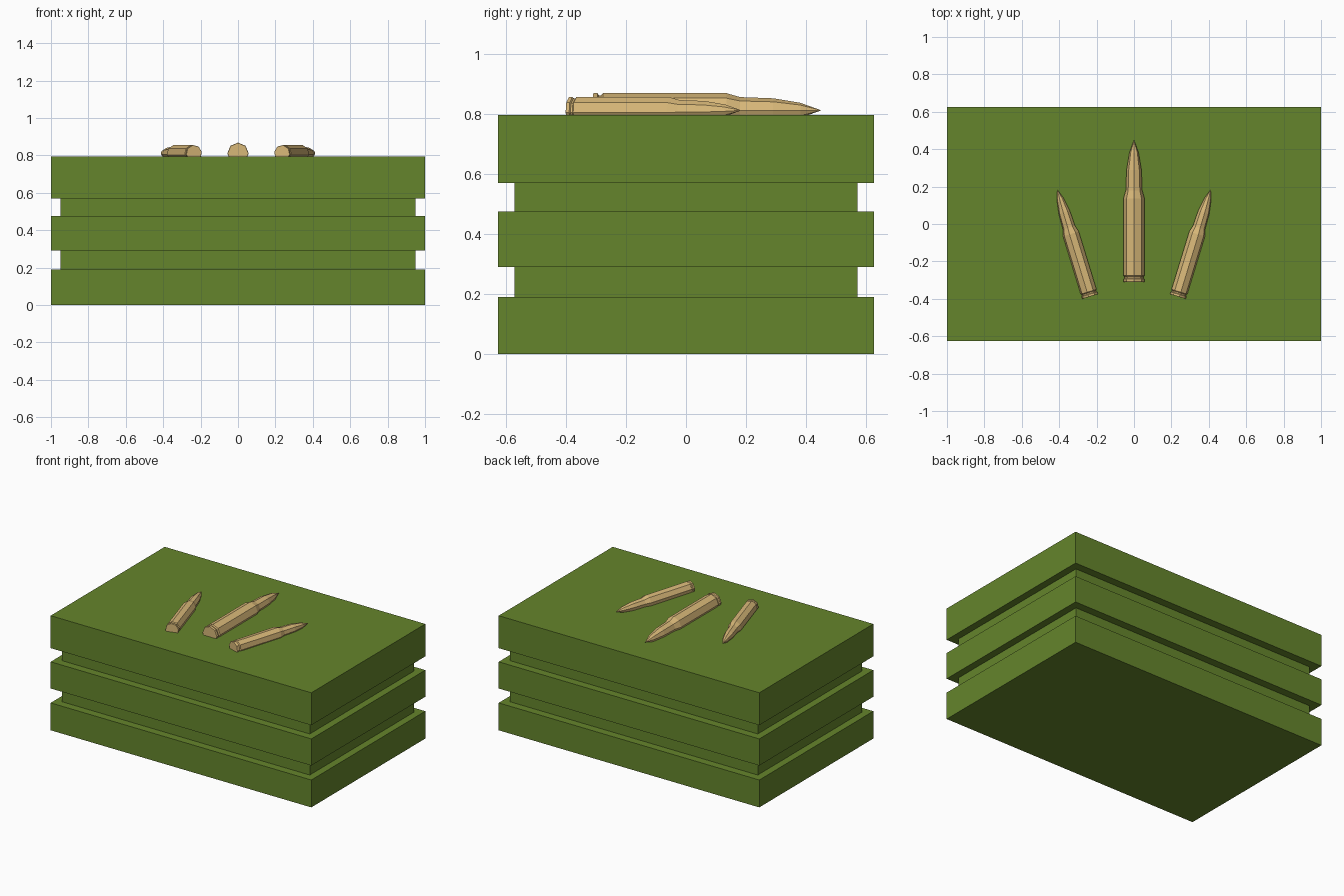
import bpy, bmesh
from math import sin, cos, pi, radians
from mathutils import Matrix

if "Cube" in bpy.data.objects:
    bpy.data.objects.remove(bpy.data.objects["Cube"])


def material(name, color):
    m = bpy.data.materials.new(name)
    m.diffuse_color = color
    m.use_nodes = True
    m.node_tree.nodes["Principled BSDF"].inputs["Base Color"].default_value = m.diffuse_color
    return m


GREEN = material("crate_green", (0.13, 0.235, 0.025, 1))
BRASS = material("brass", (0.69, 0.48, 0.19, 1))


def add_object(name, bm, mat):
    bmesh.ops.recalc_face_normals(bm, faces=bm.faces)
    mesh = bpy.data.meshes.new(name)
    bm.to_mesh(mesh)
    bm.free()
    mesh.materials.append(mat)
    obj = bpy.data.objects.new(name, mesh)
    bpy.context.collection.objects.link(obj)
    return obj


# Crate: one solid stepped body, wide bands alternating with recessed grooves
def crate():
    wide, inset = (1.0, 0.625), (0.95, 0.57)
    levels = [(0.0, wide), (0.19, wide), (0.19, inset), (0.29, inset), (0.29, wide),
              (0.475, wide), (0.475, inset), (0.57, inset), (0.57, wide), (0.795, wide)]
    bm = bmesh.new()
    rings = [[bm.verts.new((sx * hx, sy * hy, z))
              for sx, sy in ((-1, -1), (1, -1), (1, 1), (-1, 1))]
             for z, (hx, hy) in levels]
    for a, b in zip(rings, rings[1:]):
        for i in range(4):
            j = (i + 1) % 4
            bm.faces.new((a[i], a[j], b[j], b[i]))
    bm.faces.new(rings[0][::-1])
    bm.faces.new(rings[-1])
    add_object("crate", bm, GREEN)


# Cartridge: eight-sided lathe along +y, as (y, radius), ending in a point
PROFILE = [(0, 0.055), (0.004, 0.057), (0.016, 0.057), (0.020, 0.050),
           (0.028, 0.050), (0.034, 0.057), (0.445, 0.057), (0.49, 0.044),
           (0.60, 0.040), (0.69, 0.025)]
TIP, SIDES = 0.76, 8


def cartridge(name, base, angle=0, scale=1, roll=0):
    bm = bmesh.new()
    rings = [[bm.verts.new((r * sin(2 * pi * i / SIDES), y, r * cos(2 * pi * i / SIDES)))
              for i in range(SIDES)] for y, r in PROFILE]
    tip = bm.verts.new((0, TIP, 0))
    for i in range(SIDES):
        j = (i + 1) % SIDES
        for a, b in zip(rings, rings[1:]):
            bm.faces.new((a[i], a[j], b[j], b[i]))
        bm.faces.new((rings[-1][i], rings[-1][j], tip))
    bm.faces.new(rings[0])
    obj = add_object(name, bm, BRASS)
    obj.matrix_world = (Matrix.Translation((*base, 0.811))
                        @ Matrix.Rotation(radians(angle), 4, 'Z')
                        @ Matrix.Rotation(radians(roll), 4, 'Y')
                        @ Matrix.Scale(scale, 4))


crate()
cartridge("cartridge_centre", (0, -0.31))
cartridge("cartridge_right", (0.235, -0.388), -17, 0.787, 10)
cartridge("cartridge_left", (-0.235, -0.388), 17, 0.787, -10)
